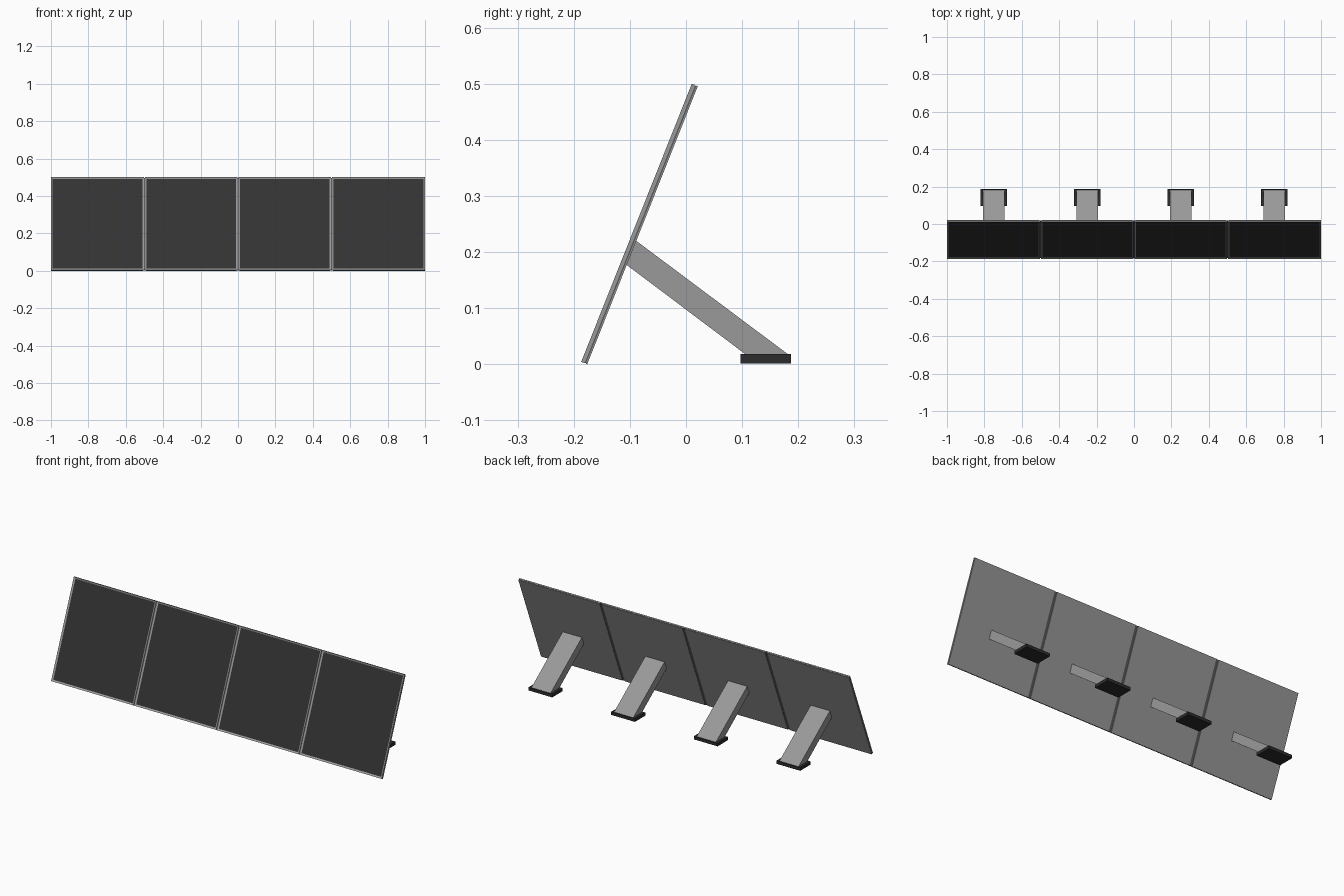
import bpy, bmesh, math
from mathutils import Vector, Matrix

if "Cube" in bpy.data.objects:
    bpy.data.objects.remove(bpy.data.objects["Cube"])


def mat(name, v):
    m = bpy.data.materials.new(name)
    m.diffuse_color = (v, v, v, 1)
    m.use_nodes = True
    m.node_tree.nodes["Principled BSDF"].inputs["Base Color"].default_value = m.diffuse_color
    return m


GREY = mat("light grey", 0.32)
DARK = mat("dark grey", 0.10)
SCREEN = mat("screen black", 0.032)
FOOT = mat("foot black", 0.025)

TILT = math.atan(0.3976)      # lean back from vertical
L, T = 0.5335, 0.0116         # panel height along slope, thickness
# local: x across, y depth (0 = back, negative = front), z up the slope
LEAN = Matrix.Translation((0, -0.176, 0)) @ Matrix.Rotation(-TILT, 4, 'X')


def finish(name, bm, mats):
    bmesh.ops.recalc_face_normals(bm, faces=bm.faces)
    me = bpy.data.meshes.new(name)
    bm.to_mesh(me)
    bm.free()
    for m in mats:
        me.materials.append(m)
    ob = bpy.data.objects.new(name, me)
    bpy.context.collection.objects.link(ob)
    return ob


def box_bm(lo, hi):
    bm = bmesh.new()
    bmesh.ops.create_cube(bm, size=1)
    lo, hi = Vector(lo), Vector(hi)
    for v in bm.verts:
        v.co = Vector((lo[i] if v.co[i] < 0 else hi[i]) for i in range(3))
    return bm


# dark core joining the four panels
core = finish("panel_core", box_bm((-0.999, -0.0055, 0.001), (0.999, -0.002, L - 0.001)), [DARK])
core.matrix_world = LEAN

for i in range(4):
    cx = -0.75 + 0.5 * i
    x0, x1 = cx - 0.25, cx + 0.25

    # front frame with recessed screen
    a = x0 + (0.0015 if i > 0 else 0)
    b = x1 - (0.0015 if i < 3 else 0)
    bm = box_bm((a, -T, 0), (b, -0.005, L))
    bm.normal_update()
    front = min(bm.faces, key=lambda f: f.calc_center_median().y)
    bmesh.ops.inset_region(bm, faces=[front], thickness=0.0125)
    for v in front.verts:
        v.co.y += 0.004
    front.material_index = 1
    finish(f"screen_frame_{i + 1}", bm, [GREY, SCREEN]).matrix_world = LEAN

    # back plate, leaving a dark seam between neighbours
    a = x0 + (0.008 if i > 0 else 0)
    b = x1 - (0.008 if i < 3 else 0)
    finish(f"back_plate_{i + 1}", box_bm((a, -0.0025, 0), (b, 0, L)), [GREY]).matrix_world = LEAN

    # sloping stand
    bm = bmesh.new()
    prof = [(-0.107, 0.178), (-0.09, 0.221), (0.183, 0.017), (0.107, 0.017)]
    f = bm.faces.new([bm.verts.new((cx - 0.058, y, z)) for y, z in prof])
    r = bmesh.ops.extrude_face_region(bm, geom=[f])
    bmesh.ops.translate(bm, vec=(0.116, 0, 0),
                        verts=[g for g in r["geom"] if isinstance(g, bmesh.types.BMVert)])
    finish(f"stand_{i + 1}", bm, [GREY])

    # foot pad
    finish(f"foot_{i + 1}", box_bm((cx - 0.072, 0.097, 0.001), (cx + 0.072, 0.187, 0.018)), [FOOT])
